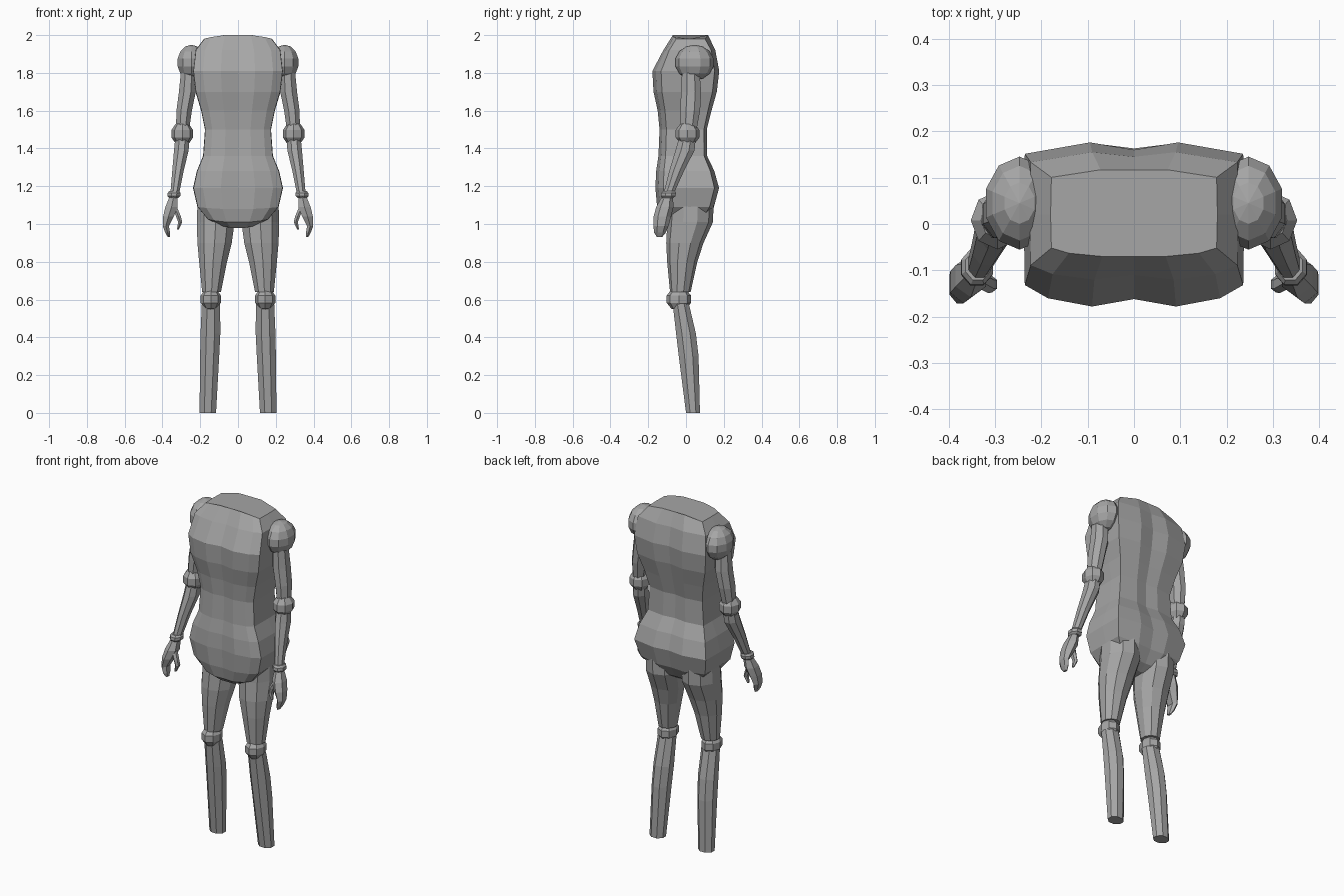
import bpy, bmesh, math
from mathutils import Vector

grey = bpy.data.materials.new("plain grey")
grey.diffuse_color = (0.38, 0.38, 0.38, 1)


def finish(name, bm, mirror=True):
    bmesh.ops.recalc_face_normals(bm, faces=bm.faces)
    me = bpy.data.meshes.new(name)
    bm.to_mesh(me)
    bm.free()
    me.materials.append(grey)
    ob = bpy.data.objects.new(name, me)
    bpy.context.collection.objects.link(ob)
    if mirror:
        ob.modifiers.new("other side", 'MIRROR')
        ob.modifiers[0].use_mirror_merge = False
    return ob


def skin(name, rings, mirror=True):
    """Bridge closed rings of points and cap both ends."""
    bm = bmesh.new()
    loops = [[bm.verts.new(p) for p in r] for r in rings]
    n = len(loops[0])
    for a, b in zip(loops, loops[1:]):
        for i in range(n):
            j = (i + 1) % n
            bm.faces.new((a[i], a[j], b[j], b[i]))
    bm.faces.new(loops[0])
    bm.faces.new(loops[-1])
    return finish(name, bm, mirror)


def limb(name, rows, sides=8):
    """Rows are x, y, z, x radius, y radius."""
    rings = []
    for x, y, z, rx, ry in rows:
        ring = []
        for i in range(sides):
            t = 2 * math.pi * (i + 0.5) / sides
            ring.append((x + rx * 1.05 * math.cos(t), y + ry * 1.05 * math.sin(t), z))
        rings.append(ring)
    return skin(name, rings)


def ball(name, centre, radii, u=10, v=7):
    bm = bmesh.new()
    bmesh.ops.create_uvsphere(bm, u_segments=u, v_segments=v, radius=1)
    for p in bm.verts:
        p.co = Vector([c + r * k for c, r, k in zip(centre, radii, p.co)])
    return finish(name, bm)


# Torso: z, half width, front y, back y, groove depth, crown drop at the sides
rows = [
    (0.98, 0.10, -0.100, 0.050, 0.000, -0.015),
    (1.01, 0.16, -0.135, 0.100, 0.004, -0.015),
    (1.08, 0.215, -0.152, 0.145, 0.006, -0.01),
    (1.19, 0.238, -0.162, 0.175, 0.012, 0.00),
    (1.28, 0.218, -0.158, 0.150, 0.010, 0.00),
    (1.36, 0.185, -0.146, 0.112, 0.010, 0.00),
    (1.50, 0.175, -0.140, 0.110, 0.010, 0.00),
    (1.60, 0.195, -0.150, 0.135, 0.010, 0.00),
    (1.70, 0.225, -0.172, 0.163, 0.016, 0.00),
    (1.81, 0.238, -0.178, 0.176, 0.016, 0.00),
    (1.92, 0.225, -0.120, 0.155, 0.010, 0.00),
    (2.00, 0.180, -0.070, 0.117, 0.000, 0.02),
]
rings = []
for z, w, f, b, g, d in rows:
    half = [(0.38 * w, f, 0), (0.78 * w, f * 0.9, 0.5 * d), (w * 0.99, f * 0.74, d),
            (w, 0.02, d), (w * 0.99, b * 0.86, d), (0.4 * w, b, 0)]
    ring = [(0, f + g, z)] + [(x, y, z - k) for x, y, k in half] + [(0, b - g, z)]
    ring += [(-x, y, z - k) for x, y, k in reversed(half)]
    rings.append(ring)
skin("torso", rings, mirror=False)

# Arms
ball("shoulder", (0.247, 0.045, 1.855), (0.078, 0.103, 0.094))
limb("upper_arm", [(0.262, 0.025, 1.80, 0.042, 0.048), (0.268, 0.027, 1.70, 0.046, 0.055),
                   (0.285, 0.022, 1.60, 0.042, 0.054), (0.295, 0.012, 1.48, 0.035, 0.042)])
ball("elbow", (0.295, 0.008, 1.478), (0.060, 0.066, 0.064), 8, 5)
limb("forearm", [(0.295, 0.008, 1.46, 0.038, 0.045), (0.300, -0.005, 1.39, 0.040, 0.052),
                 (0.318, -0.050, 1.28, 0.031, 0.040), (0.335, -0.092, 1.16, 0.024, 0.028)])
limb("wrist_ring", [(0.337, -0.090, 1.175, 0.027, 0.032), (0.338, -0.092, 1.165, 0.035, 0.040),
                    (0.339, -0.094, 1.148, 0.035, 0.040), (0.340, -0.096, 1.138, 0.026, 0.030)])

# Hands: curled mitten and thumb
limb("hand", [(0.340, -0.097, 1.15, 0.022, 0.026), (0.352, -0.112, 1.09, 0.036, 0.044),
              (0.368, -0.125, 1.04, 0.031, 0.044), (0.382, -0.132, 0.99, 0.018, 0.038),
              (0.373, -0.138, 0.955, 0.014, 0.030), (0.366, -0.140, 0.932, 0.007, 0.014)], 6)
limb("thumb", [(0.338, -0.118, 1.09, 0.016, 0.018), (0.315, -0.130, 1.04, 0.014, 0.018),
               (0.306, -0.130, 1.01, 0.012, 0.017), (0.318, -0.132, 0.972, 0.006, 0.009)], 6)

# Legs
limb("thigh", [(0.120, 0.025, 1.10, 0.095, 0.115), (0.118, 0.022, 1.01, 0.100, 0.115),
               (0.124, -0.006, 0.90, 0.091, 0.094), (0.132, -0.020, 0.80, 0.074, 0.076),
               (0.140, -0.030, 0.64, 0.050, 0.052)], 10)
ball("knee", (0.144, -0.038, 0.602), (0.056, 0.068, 0.062), 8, 5)
limb("shin", [(0.143, -0.028, 0.58, 0.050, 0.044), (0.146, 0.000, 0.42, 0.054, 0.054),
              (0.150, 0.014, 0.30, 0.052, 0.054), (0.160, 0.037, 0.00, 0.045, 0.038)])
